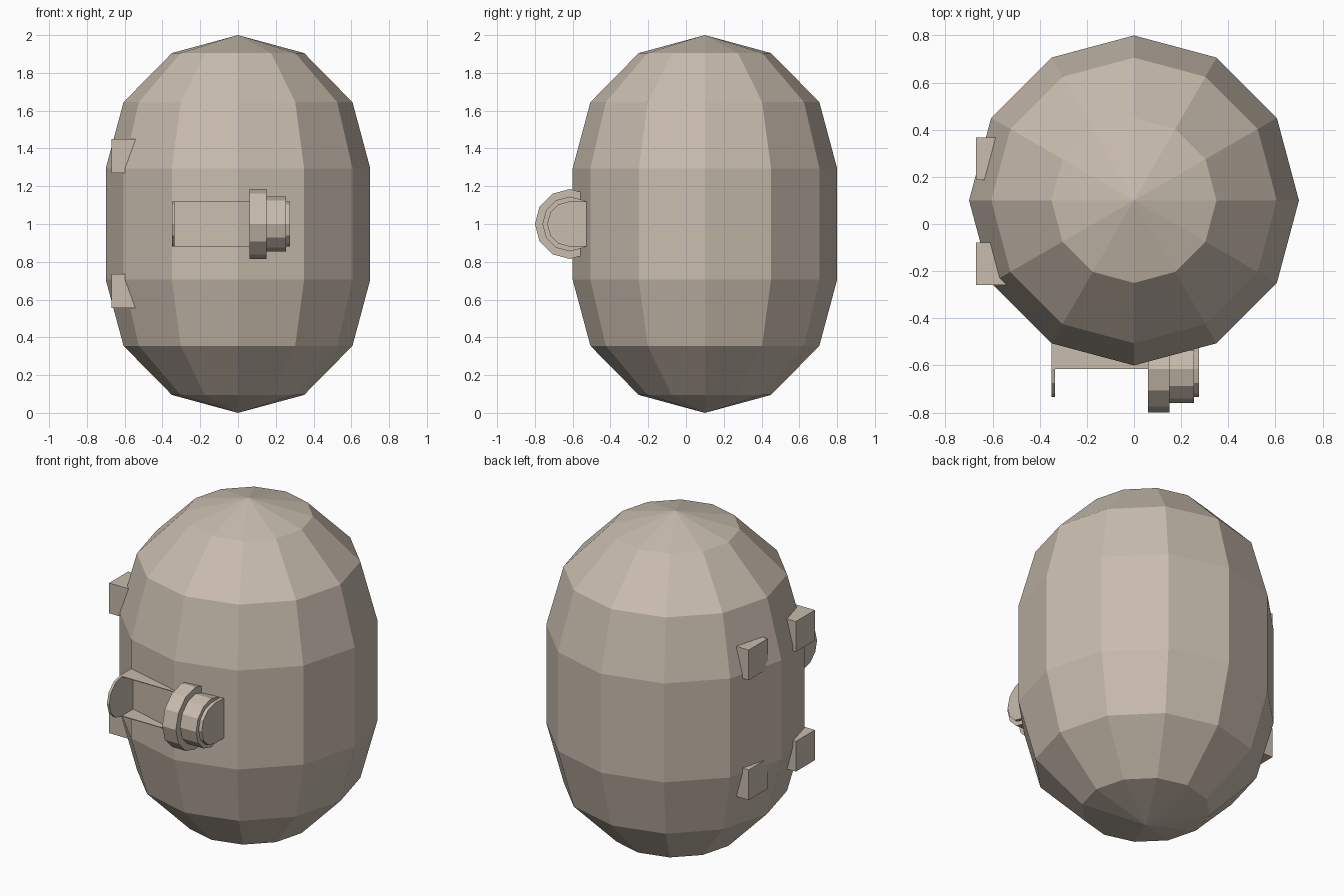
import bpy, bmesh, math
from mathutils import Matrix

if "Cube" in bpy.data.objects:
    bpy.data.objects.remove(bpy.data.objects["Cube"], do_unlink=True)

stone = bpy.data.materials.new("warm_stone")
stone.use_nodes = True
COLOUR = (0.578, 0.503, 0.42, 1)
stone.diffuse_color = COLOUR
stone.node_tree.nodes["Principled BSDF"].inputs["Base Color"].default_value = COLOUR


def finish(name, bm):
    bmesh.ops.recalc_face_normals(bm, faces=bm.faces)
    mesh = bpy.data.meshes.new(name)
    bm.to_mesh(mesh)
    bm.free()
    mesh.materials.append(stone)
    obj = bpy.data.objects.new(name, mesh)
    bpy.context.collection.objects.link(obj)
    return obj


def box(name, x, y, z):
    """Box from (low, high) ranges on each axis."""
    bm = bmesh.new()
    bmesh.ops.create_cube(bm, size=1)
    for v in bm.verts:
        v.co = [lo if c < 0 else hi for c, (lo, hi) in zip(v.co, (x, y, z))]
    return finish(name, bm)


def extrude_x(name, outline, x0, x1):
    """Prism from a (y, z) outline, between two x positions."""
    bm = bmesh.new()
    face = bm.faces.new([bm.verts.new((x0, y, z)) for y, z in outline])
    result = bmesh.ops.extrude_face_region(bm, geom=[face], use_keep_orig=True)
    moved = [g for g in result["geom"] if isinstance(g, bmesh.types.BMVert)]
    bmesh.ops.translate(bm, verts=moved, vec=(x1 - x0, 0, 0))
    return finish(name, bm)


# Body: twelve-sided capsule with a stretched middle
R, SIDES, CENTRE_Y = 0.7, 12, 0.1
profile = [(0, 0), (0.35, 0.095), (0.606, 0.355), (R, 0.705)]
profile += [(r, 2 - z) for r, z in reversed(profile)]
bm = bmesh.new()
points = [bm.verts.new((r, 0, z)) for r, z in profile]
edges = [bm.edges.new(pair) for pair in zip(points, points[1:])]
bmesh.ops.spin(bm, geom=points + edges, axis=(0, 0, 1), cent=(0, 0, 0),
               steps=SIDES, angle=math.tau)
bmesh.ops.remove_doubles(bm, verts=bm.verts, dist=0.001)
bmesh.ops.transform(bm, matrix=Matrix.Translation((0, CENTRE_Y, 0)), verts=bm.verts)
finish("body", bm)

# Side pegs: two by two on the right side
for row, z in (("lower", 0.645), ("upper", 1.36)):
    for place, y in (("front", -0.168), ("back", 0.276)):
        box(f"{row}_{place}_peg", (-0.67, -0.5), (y - 0.09, y + 0.09), (z - 0.09, z + 0.09))

# Dial: stepped discs lying along x at the front
AXIS_Y, AXIS_Z, BRACKET_R, BACK_Y = -0.615, 1.0, 0.12, -0.45


def disc(radius):
    return [(AXIS_Y + radius * math.cos(math.radians(a)),
             AXIS_Z + radius * math.sin(math.radians(a))) for a in range(0, 360, 30)]


extrude_x("dial_wide_disc", disc(0.185), 0.06, 0.15)
extrude_x("dial_narrow_disc", disc(0.145), 0.15, 0.255)

# Bracket: rounded end plates joined by thin shelves
cheek = [(AXIS_Y + BRACKET_R * math.cos(math.radians(a)),
          AXIS_Z + BRACKET_R * math.sin(math.radians(a))) for a in range(90, 271, 30)]
cheek += [(BACK_Y, AXIS_Z - BRACKET_R), (BACK_Y, AXIS_Z + BRACKET_R)]
extrude_x("bracket_right_plate", cheek, -0.35, -0.335)
extrude_x("bracket_left_plate", cheek, 0.255, 0.275)
for name, z in (("bracket_top_shelf", AXIS_Z + BRACKET_R - 0.004),
                ("bracket_bottom_shelf", AXIS_Z - BRACKET_R)):
    box(name, (-0.345, 0.265), (AXIS_Y, BACK_Y), (z, z + 0.004))
